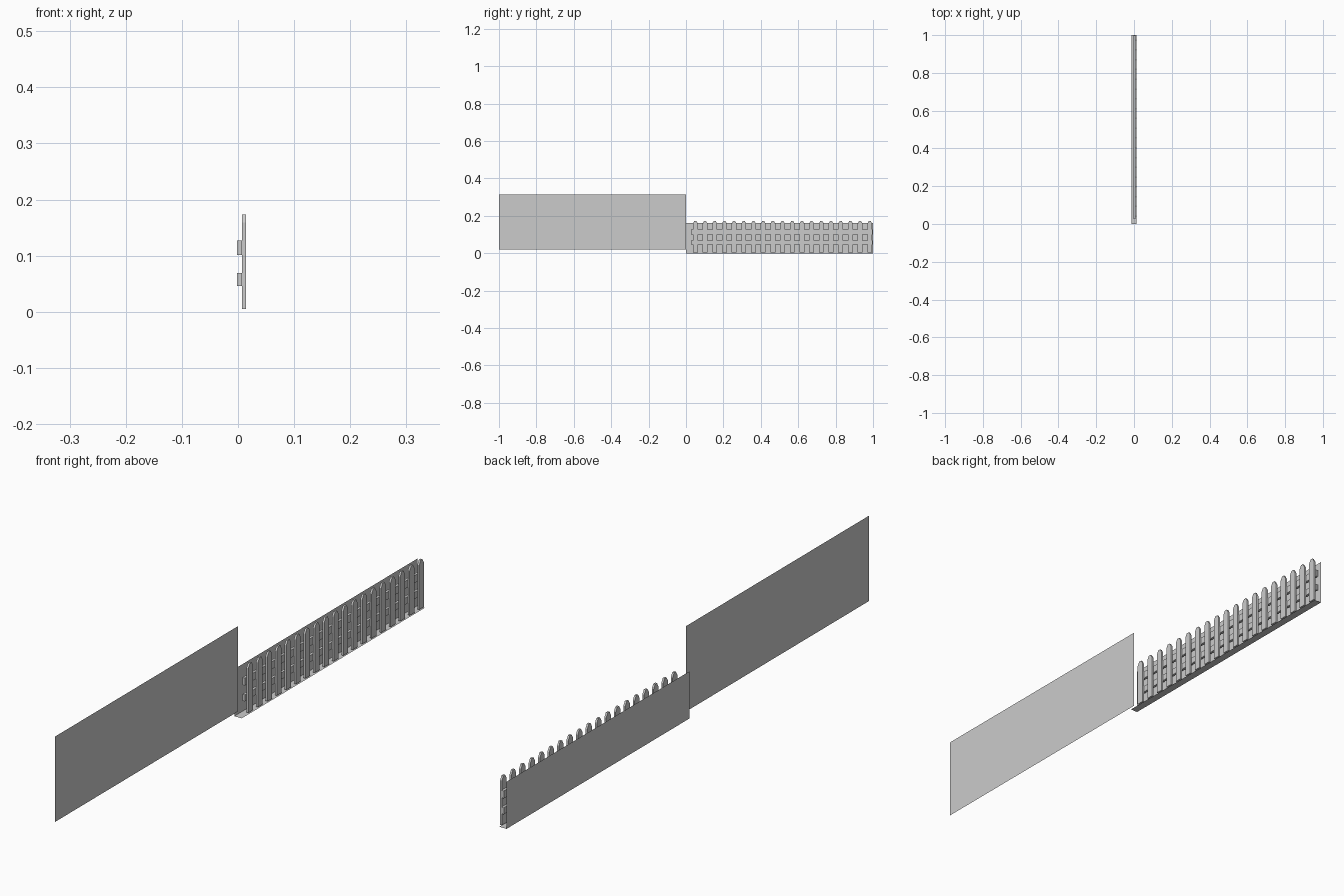
import bpy

if "Cube" in bpy.data.objects:
    bpy.data.objects.remove(bpy.data.objects["Cube"])


def make_mesh(name, verts, faces):
    me = bpy.data.meshes.new(name)
    me.from_pydata(verts, [], faces)
    me.update()
    ob = bpy.data.objects.new(name, me)
    bpy.context.collection.objects.link(ob)
    return ob


def extrude_x(name, profile, x0, x1):
    """Solid from a closed (y, z) outline extruded along x."""
    n = len(profile)
    verts = [(x, y, z) for x in (x0, x1) for y, z in profile]
    faces = [tuple(reversed(range(n))), tuple(range(n, 2 * n))]
    faces += [(i, (i + 1) % n, n + (i + 1) % n, n + i) for i in range(n)]
    return make_mesh(name, verts, faces)


def wall(name, x, y0, y1, z0, z1):
    return make_mesh(name, [(x, y0, z0), (x, y1, z0), (x, y1, z1), (x, y0, z1)],
                     [(0, 1, 2, 3)])


# Flat fence card on the -y half
wall("flat_fence_panel", 0.0, -1, 0, 0.02, 0.315)

# Backing sheet and ground strip of the modelled fence
wall("backing_sheet", -0.014, 0, 1, 0, 0.163)
make_mesh("ground_strip",
          [(-0.014, 0, 0), (0.014, 0, 0), (0.014, 1, 0), (-0.014, 1, 0)],
          [(0, 1, 2, 3)])

# Two horizontal rails
for name, z0, z1 in (("lower_rail", 0.046, 0.069), ("upper_rail", 0.101, 0.127)):
    extrude_x(name, [(0.027, z0), (0.998, z0), (0.998, z1), (0.027, z1)],
              -0.002, 0.007)

# Row of pickets with chamfered tops
COUNT, FIRST, PITCH, HALF = 19, 0.05, 0.0518, 0.013
outline = [(-HALF, 0.005), (HALF, 0.005), (HALF, 0.159),
           (0.005, 0.173), (-0.005, 0.173), (-HALF, 0.159)]
for i in range(COUNT):
    cy = FIRST + i * PITCH
    extrude_x(f"picket_{i + 1}", [(cy + y, z) for y, z in outline], 0.007, 0.014)
